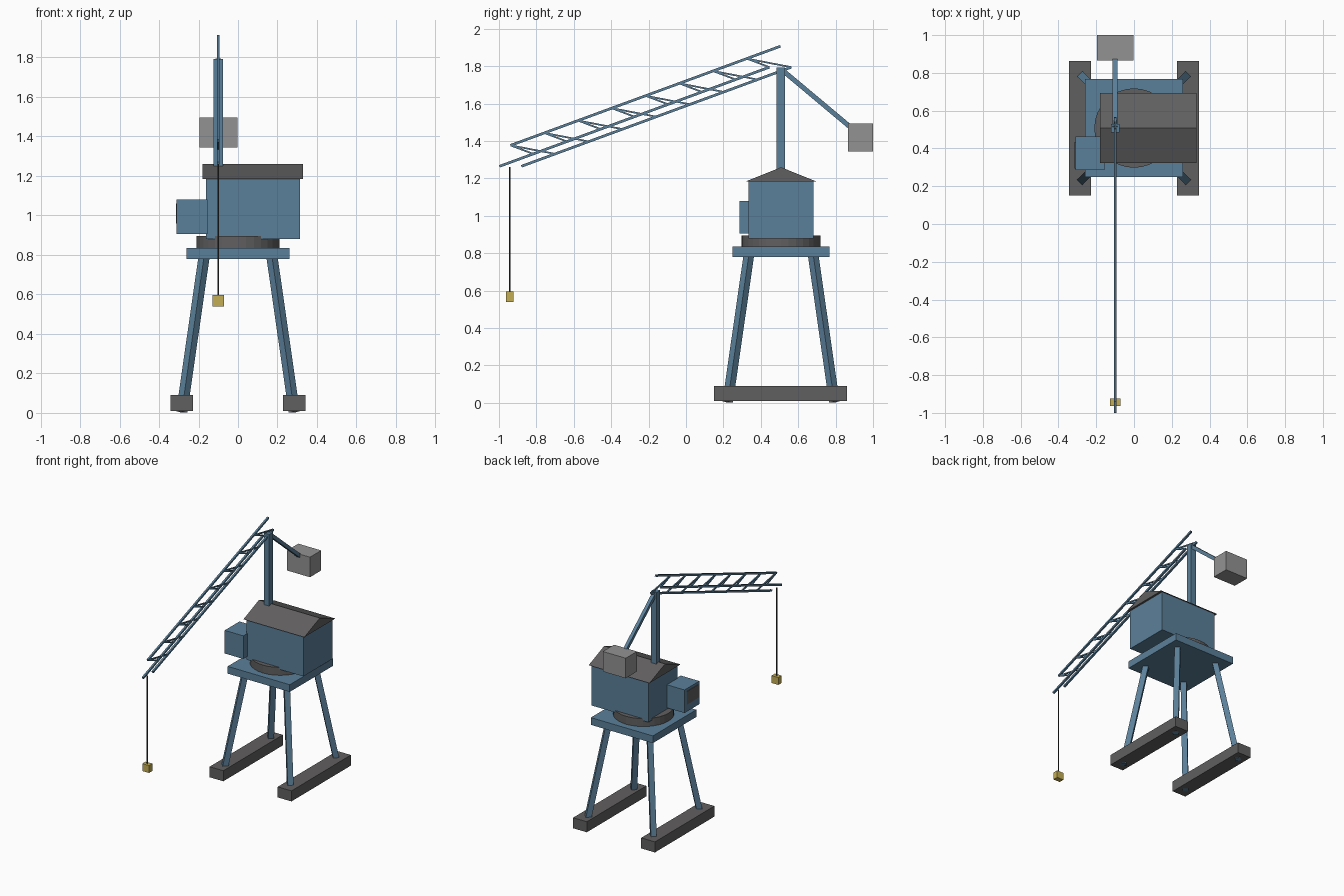
import bpy
import bmesh
from mathutils import Vector, Matrix

if "Cube" in bpy.data.objects:
    bpy.data.objects.remove(bpy.data.objects["Cube"], do_unlink=True)


def material(name, r, g, b):
    m = bpy.data.materials.new(name)
    m.use_nodes = True
    m.diffuse_color = (r, g, b, 1)
    m.node_tree.nodes["Principled BSDF"].inputs["Base Color"].default_value = (r, g, b, 1)
    return m


BLUE = material("steel blue", 0.105, 0.215, 0.32)
DARK = material("dark grey", 0.12, 0.115, 0.115)
GREY = material("concrete grey", 0.29, 0.29, 0.29)
YELLOW = material("hook yellow", 0.55, 0.42, 0.09)
CABLE = material("cable black", 0.04, 0.04, 0.04)


def finish(name, bm, mat):
    mesh = bpy.data.meshes.new(name)
    bm.to_mesh(mesh)
    bm.free()
    mesh.materials.append(mat)
    ob = bpy.data.objects.new(name, mesh)
    bpy.context.collection.objects.link(ob)
    return ob


def box(name, xs, ys, zs, mat):
    """Box given by its extent on each axis."""
    bm = bmesh.new()
    bmesh.ops.create_cube(bm, size=1)
    for v in bm.verts:
        v.co = [(a + b) / 2 + c * (b - a) for c, (a, b) in zip(v.co, (xs, ys, zs))]
    return finish(name, bm, mat)


def add_bar(bm, a, b, width):
    """Square bar between two points."""
    a, b = Vector(a), Vector(b)
    rot = (b - a).to_track_quat('Z', 'Y').to_matrix().to_4x4()
    size = Matrix.Diagonal((width, width, (b - a).length, 1))
    bmesh.ops.create_cube(bm, size=1, matrix=Matrix.Translation((a + b) / 2) @ rot @ size)


def bar(name, a, b, width, mat):
    bm = bmesh.new()
    add_bar(bm, a, b, width)
    return finish(name, bm, mat)


def cylinder(name, x, y, z0, z1, radius, sides, mat):
    bm = bmesh.new()
    bmesh.ops.create_cone(bm, cap_ends=True, segments=sides, radius1=radius, radius2=radius,
                          depth=z1 - z0, matrix=Matrix.Translation((x, y, (z0 + z1) / 2)))
    return finish(name, bm, mat)


CY = 0.508   # tower centre
JX = -0.1    # jib plane

# Portal: ground beams, splayed legs, platform
for side, sx in (("left", 1), ("right", -1)):
    box(f"{side}_ground_beam", sorted((sx * 0.228, sx * 0.343)), (0.15, 0.862), (0.01, 0.09), DARK)
    for end, sy in (("front", -1), ("back", 1)):
        bar(f"{end}_{side}_leg", (sx * 0.285, CY + sy * 0.285, 0.005),
            (sx * 0.172, CY + sy * 0.172, 0.79), 0.04, BLUE)
box("platform", (-0.26, 0.26), (CY - 0.26, CY + 0.26), (0.78, 0.835), BLUE)

# Slewing ring and machinery house
cylinder("slewing_ring", 0, CY, 0.835, 0.895, 0.21, 32, DARK)
box("machinery_house", (-0.163, 0.315), (CY - 0.175, CY + 0.175), (0.88, 1.186), BLUE)

# Gabled roof
bm = bmesh.new()
gables = []
for x in (-0.18, 0.33):
    gables.append([bm.verts.new(p) for p in
                   ((x, CY - 0.186, 1.185), (x, CY + 0.186, 1.185), (x, CY, 1.26))])
    bm.faces.new(gables[-1])
for i in range(3):
    j = (i + 1) % 3
    bm.faces.new((gables[0][i], gables[0][j], gables[1][j], gables[1][i]))
bmesh.ops.recalc_face_normals(bm, faces=bm.faces)
finish("roof", bm, DARK)

# Operator cabin with side window
box("operator_cabin", (-0.311, -0.155), (0.285, 0.462), (0.905, 1.08), BLUE)
box("cabin_window", (-0.315, -0.308), (0.295, 0.435), (0.96, 1.06), DARK)

# Mast, back arm and counterweight
box("mast", (JX - 0.023, JX + 0.023), (CY - 0.024, CY + 0.022), (1.18, 1.793), BLUE)
bar("counterweight_arm", (JX, CY, 1.785), (JX, 0.92, 1.44), 0.026, BLUE)
box("counterweight", (-0.195, -0.003), (0.866, 1.0), (1.343, 1.495), GREY)

# Lattice jib: three chords joined by slanted braces
RUN = Vector((0, 1.443, 0.53))
TOP = Vector((JX, -0.938, 1.377))
LOWER = {"front": Vector((JX, -0.997, 1.265)), "back": Vector((JX, -0.88, 1.265))}
bar("jib_top_chord", TOP, TOP + RUN, 0.014, BLUE)
for name, start in LOWER.items():
    bar(f"jib_{name}_chord", start, start + RUN, 0.014, BLUE)
BAYS = 8
bm = bmesh.new()
for i in range(BAYS):
    for start in LOWER.values():
        add_bar(bm, TOP + RUN * i / BAYS, start + RUN * (i + 1) / BAYS, 0.009)
finish("jib_braces", bm, BLUE)

# Hoist cable and hook block
cylinder("hoist_cable", JX, -0.943, 0.58, 1.262, 0.004, 8, CABLE)
box("hook_block", (JX - 0.028, JX + 0.028), (-0.963, -0.923), (0.54, 0.596), YELLOW)
